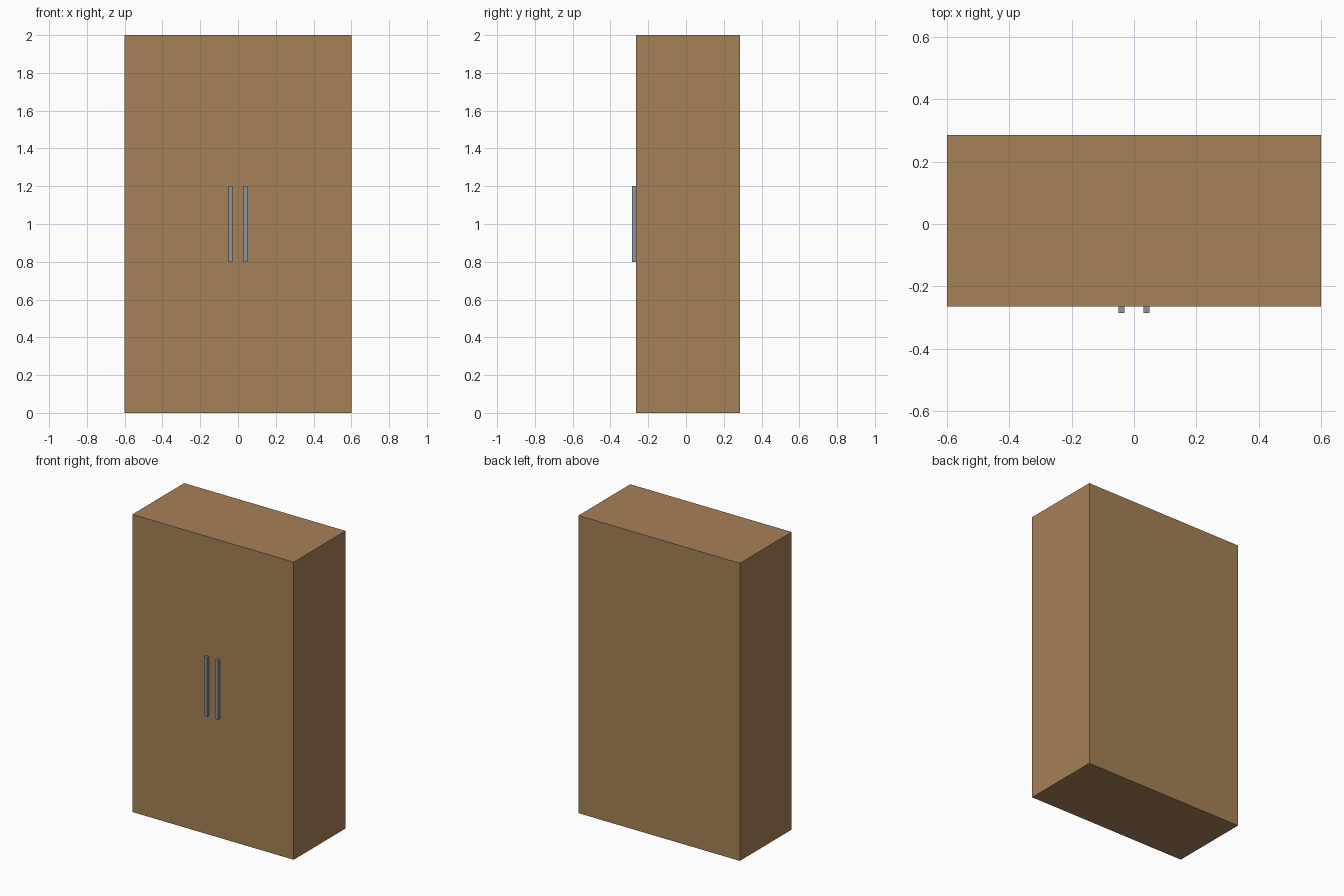
import bpy

default = bpy.data.objects.get("Cube")
if default:
    bpy.data.objects.remove(default, do_unlink=True)


def make_material(name, color):
    mat = bpy.data.materials.new(name)
    mat.use_nodes = True
    rgba = (*color, 1.0)
    mat.diffuse_color = rgba
    mat.node_tree.nodes["Principled BSDF"].inputs["Base Color"].default_value = rgba
    return mat


def make_box(name, low, high, mat):
    center = [(a + b) / 2 for a, b in zip(low, high)]
    size = [b - a for a, b in zip(low, high)]
    bpy.ops.mesh.primitive_cube_add(size=1, location=center)
    obj = bpy.context.object
    obj.name = name
    obj.scale = size
    bpy.ops.object.transform_apply(location=False, rotation=False, scale=True)
    obj.data.materials.append(mat)
    return obj


wood = make_material("warm wood", (0.39, 0.22, 0.095))
metal = make_material("grey metal", (0.27, 0.30, 0.34))

HALF_WIDTH, HALF_DEPTH, HEIGHT = 0.6, 0.285, 2.0
HANDLE = 0.02
front = -HALF_DEPTH + HANDLE

# Closed cabinet body
make_box("cabinet_body", (-HALF_WIDTH, front, 0), (HALF_WIDTH, HALF_DEPTH, HEIGHT), wood)

# Upright bar handles either side of the centre line
for name, x in (("left_handle", 0.04), ("right_handle", -0.04)):
    make_box(name, (x - HANDLE / 2, -HALF_DEPTH, 0.8), (x + HANDLE / 2, front, 1.2), metal)
